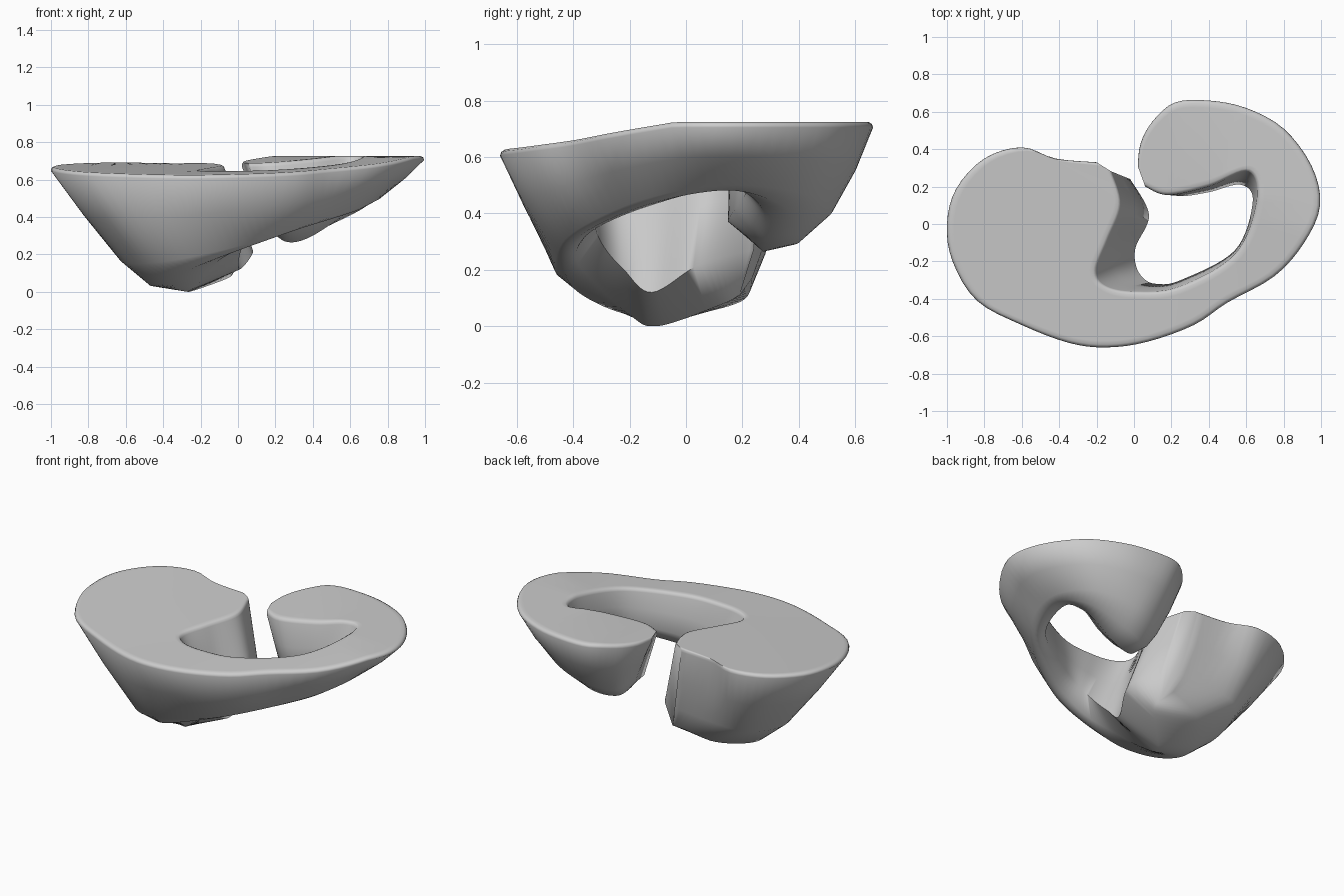
import bpy, bmesh, math
from mathutils import Vector

if "Cube" in bpy.data.objects:
    bpy.data.objects.remove(bpy.data.objects["Cube"])

# Rails that run round the C shape, from the back of the big lobe to the tip of the small lobe
outer_top = [(-.2, .33), (-.42, .35), (-.6, .41), (-.8, .35), (-.95, .19), (-1, 0), (-.97, -.2),
             (-.84, -.41), (-.6, -.54), (-.35, -.635), (-.15, -.66), (.07, -.63), (.32, -.54), (.5, -.42),
             (.75, -.28), (.91, -.1), (.995, .1), (.95, .31), (.8, .51), (.6, .62), (.4, .66), (.22, .65),
             (.1, .55), (.035, .43), (.02, .31)]
inner_top = [(-.12, .28), (-.07, .1), (-.14, -.09), (-.2, -.25), (-.15, -.33), (0, -.36), (.24, -.335),
             (.54, -.16), (.655, .12), (.61, .28), (.4, .2), (.18, .155), (.06, .2)]
inner_low = [(-.02, .24, .27), (.08, .05, .22), (.01, -.12, .12), (.01, -.22, .2), (.05, -.29, .28), (.12, -.32, .35),
             (.25, -.3, .41), (.54, -.14, .47), (.635, .12, .5), (.57, .21, .48), (.4, .17, .41),
             (.24, .15, .37), (.15, .2, .38)]
keel = [(-.04, .19, .11), (-.05, .12, .075), (-.26, -.1, 0), (-.22, -.2, .04), (-.1, -.34, .17), (.07, -.39, .25),
        (.3, -.33, .34), (.6, -.12, .43), (.67, .14, .49), (.58, .27, .42), (.38, .28, .29),
        (.25, .27, .27), (.16, .26, .36)]
outer_low = [(-.11, .27, .27), (-.52, .26, .24), (-.63, .02, .18), (-.57, -.24, .15), (-.34, -.44, .17),
             (.03, -.46, .25), (.32, -.39, .34), (.65, -.15, .45), (.76, .15, .5), (.66, .42, .47),
             (.4, .52, .41), (.2, .43, .36), (.13, .33, .41)]


def sample(points, u):
    """Point on a Catmull-Rom curve, u from 0 to 1."""
    p = [Vector(q) for q in points]
    last = len(p) - 1
    i = min(int(u * last), last - 1)
    t = u * last - i
    a, b, c, d = p[max(i - 1, 0)], p[i], p[i + 1], p[min(i + 2, last)]
    return .5 * (2 * b + (c - a) * t + (2 * a - 5 * b + 4 * c - d) * t * t + (3 * b - a - 3 * c + d) * t ** 3)


def top_point(x, y, drop=0.0):
    """Gently tilted top surface, steeper on the right arm and level at the back right."""
    right = max(x, 0)
    z = .67 + .02 * x + .025 * right + (.065 + .06 * right) * y + .02 * x * x
    return Vector((x, y, min(.725, z) - drop))


# Cross-sections: rounded top lips, slightly bulging outer wall, full underside
bm = bmesh.new()
rings = []
steps = 96
lip = [(0, .02), (.005, .007), (.018, 0), (.04, 0)]
for s in range(steps + 1):
    u = s / steps
    o, i = sample(outer_top, u), sample(inner_top, u)
    across = (i - o).normalized()
    ring = [top_point(*(o + across * inset), drop) for inset, drop in lip]
    ring += [top_point(*(i - across * inset), drop) for inset, drop in reversed(lip)]
    inner, mid, outer = (sample(r, u) for r in (inner_low, keel, outer_low))
    sole = mid.lerp(outer, .55) - Vector((0, 0, .15 * (outer - mid).length))
    wall = ring[0].lerp(outer, .5) - across.to_3d() * .012
    ring += [ring[-1].lerp(inner, .5), inner, mid, sole, outer, wall]
    for p in ring:
        p.z = max(p.z, 0)
    rings.append([bm.verts.new(p) for p in ring])

# Skin between cross-sections and close the two ends
n = len(rings[0])
for a, b in zip(rings, rings[1:]):
    for k in range(n):
        bm.faces.new((a[k], a[(k + 1) % n], b[(k + 1) % n], b[k]))
bm.faces.new(rings[0])
bm.faces.new(rings[-1])
bmesh.ops.recalc_face_normals(bm, faces=bm.faces)

mesh = bpy.data.meshes.new("curved_island")
bm.to_mesh(mesh)
bm.free()
island = bpy.data.objects.new("curved_island", mesh)
bpy.context.collection.objects.link(island)
bpy.context.view_layer.objects.active = island
island.select_set(True)
bpy.ops.object.shade_smooth_by_angle(angle=math.radians(70))
